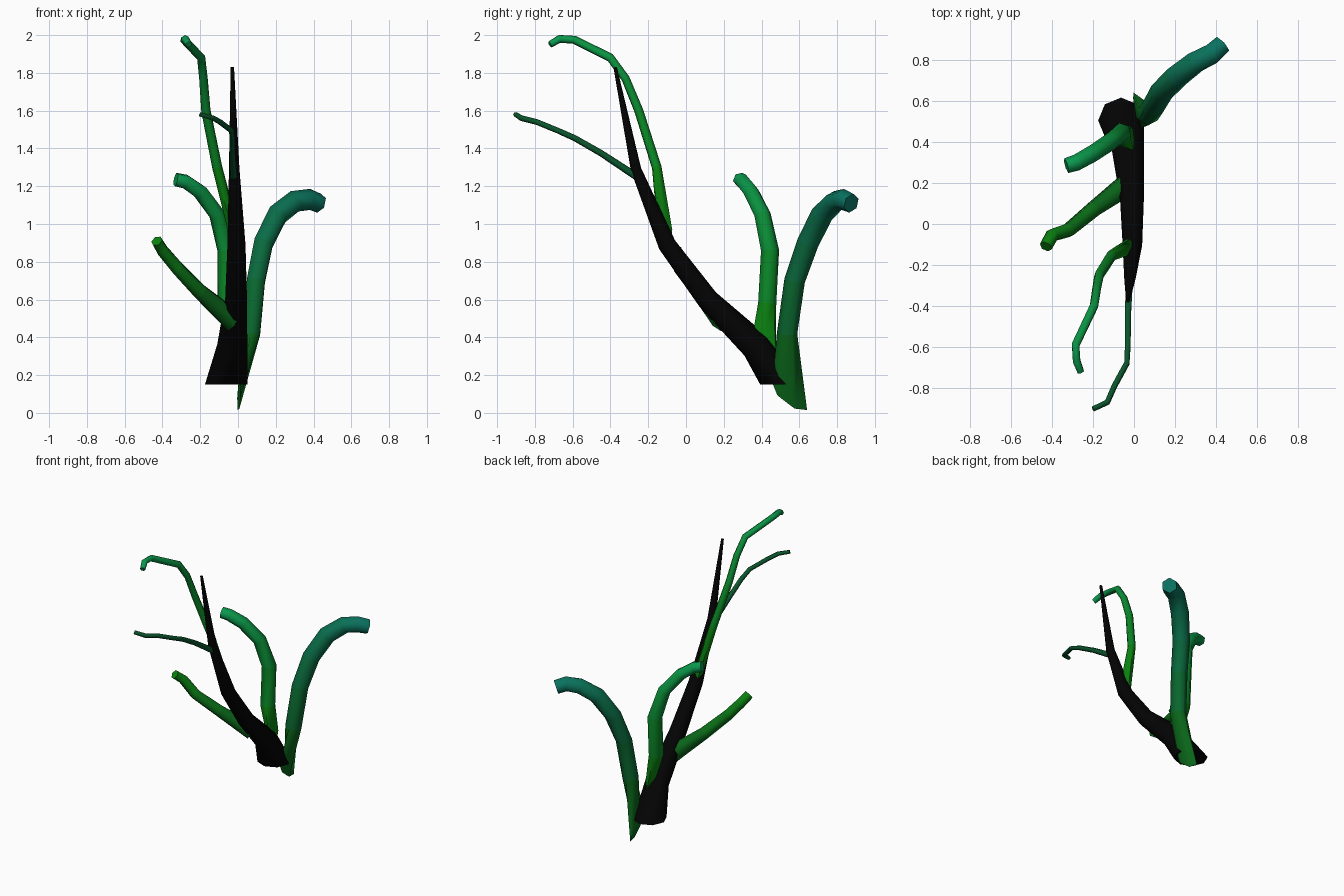
import bpy, bmesh, math
from mathutils import Vector

if "Cube" in bpy.data.objects:
    bpy.data.objects.remove(bpy.data.objects["Cube"])


def make_material(name, rgb):
    m = bpy.data.materials.new(name)
    m.diffuse_color = (*rgb, 1)
    m.use_nodes = True
    m.node_tree.nodes["Principled BSDF"].inputs["Base Color"].default_value = m.diffuse_color
    return m


def limb(name, pts, sides, col_a, col_b, first_normal, first_flat=1.0):
    """Tapered tube through (x, y, z, radius) points, coloured from col_a to col_b."""
    ctr = [Vector(p[:3]) for p in pts]
    n = len(pts)
    bm = bmesh.new()
    rings, u = [], None
    for i, p in enumerate(pts):
        t = (ctr[min(i + 1, n - 1)] - ctr[max(i - 1, 0)]).normalized()
        if i == 0:
            t = Vector(first_normal).normalized()
            u = Vector((0, 0.8, -0.6))
        # carry the side vector along the path so the tube does not twist
        u = (u - t * u.dot(t)).normalized()
        v = t.cross(u) * (first_flat if i == 0 else 1)
        rings.append([bm.verts.new(ctr[i] + p[3] * (
            u * math.cos(2 * math.pi * k / sides) + v * math.sin(2 * math.pi * k / sides)))
            for k in range(sides)])
    for i in range(n - 1):
        for k in range(sides):
            j = (k + 1) % sides
            f = bm.faces.new((rings[i][k], rings[i][j], rings[i + 1][j], rings[i + 1][k]))
            f.material_index = i
    bm.faces.new(rings[0][::-1])
    bm.faces.new(rings[-1]).material_index = n - 2
    bmesh.ops.recalc_face_normals(bm, faces=bm.faces)
    me = bpy.data.meshes.new(name)
    bm.to_mesh(me)
    bm.free()
    for i in range(n - 1):
        w = i / max(n - 2, 1)
        me.materials.append(make_material(
            f"{name}_{i}", [a + (b - a) * w for a, b in zip(col_a, col_b)]))
    ob = bpy.data.objects.new(name, me)
    bpy.context.collection.objects.link(ob)
    bpy.ops.object.select_all(action='DESELECT')
    ob.select_set(True)
    bpy.context.view_layer.objects.active = ob
    bpy.ops.object.shade_smooth_by_angle(angle=math.radians(62))
    return ob


BLACK = (0.001, 0.001, 0.001)
LEAF = (0.003, 0.22, 0.005)
FOREST = (0.003, 0.13, 0.01)
DARK = (0.003, 0.09, 0.025)
TEAL = (0.003, 0.17, 0.12)
MINT = (0.003, 0.32, 0.08)

# Leaning trunk, cut level at the base
limb("trunk", [(-.063, .505, .15, .112), (-.03, .37, .355, .080), (-.01, .115, .60, .058),
               (-.008, -.10, .89, .048), (-.02, -.265, 1.29, .028), (-.03, -.375, 1.83, .009)],
     8, BLACK, BLACK, (0, 0, 1))

# Thick branch, back right, with a pointed root
limb("back_branch", [(.005, .55, .085, .115), (.07, .535, .42, .054), (.095, .575, .70, .055),
                     (.135, .645, .90, .058), (.21, .72, 1.05, .06), (.30, .79, 1.12, .058),
                     (.38, .83, 1.13, .056), (.43, .875, 1.11, .052)],
     6, FOREST, TEAL, (1, .15, .1), .35)

# Upright branch, middle left
limb("middle_branch", [(-.01, .415, .38, .075), (-.062, .43, .58, .049), (-.062, .445, .86, .049),
                       (-.11, .405, 1.05, .045), (-.2, .345, 1.17, .043), (-.28, .30, 1.225, .041),
                       (-.33, .285, 1.235, .038)],
     6, LEAF, MINT, (-1, 0, .2), .7)

# Slanting branch, lower left
limb("side_branch", [(-.03, .195, .49, .062), (-.2, .07, .64, .042), (-.32, -.03, .765, .037),
                     (-.40, -.055, .86, .034), (-.43, -.11, .91, .032)],
     6, FOREST, LEAF, (-1, -.5, .5))

# Tall slim branch
limb("tall_branch", [(-.02, -.11, .95, .042), (-.11, -.155, 1.30, .027), (-.17, -.25, 1.60, .025),
                     (-.183, -.32, 1.77, .023), (-.195, -.40, 1.88, .023),
                     (-.285, -.59, 1.975, .022), (-.28, -.67, 1.98, .021), (-.26, -.72, 1.95, .018)],
     6, LEAF, MINT, (-1, -.3, .6))

# Thin twig reaching forward
limb("front_twig", [(-.022, -.26, 1.25, .02), (-.03, -.45, 1.375, .017), (-.03, -.59, 1.455, .016),
                    (-.035, -.68, 1.495, .015), (-.095, -.79, 1.54, .015),
                    (-.13, -.87, 1.56, .015), (-.20, -.903, 1.58, .013)],
     6, DARK, DARK, (0, -1, .6))
